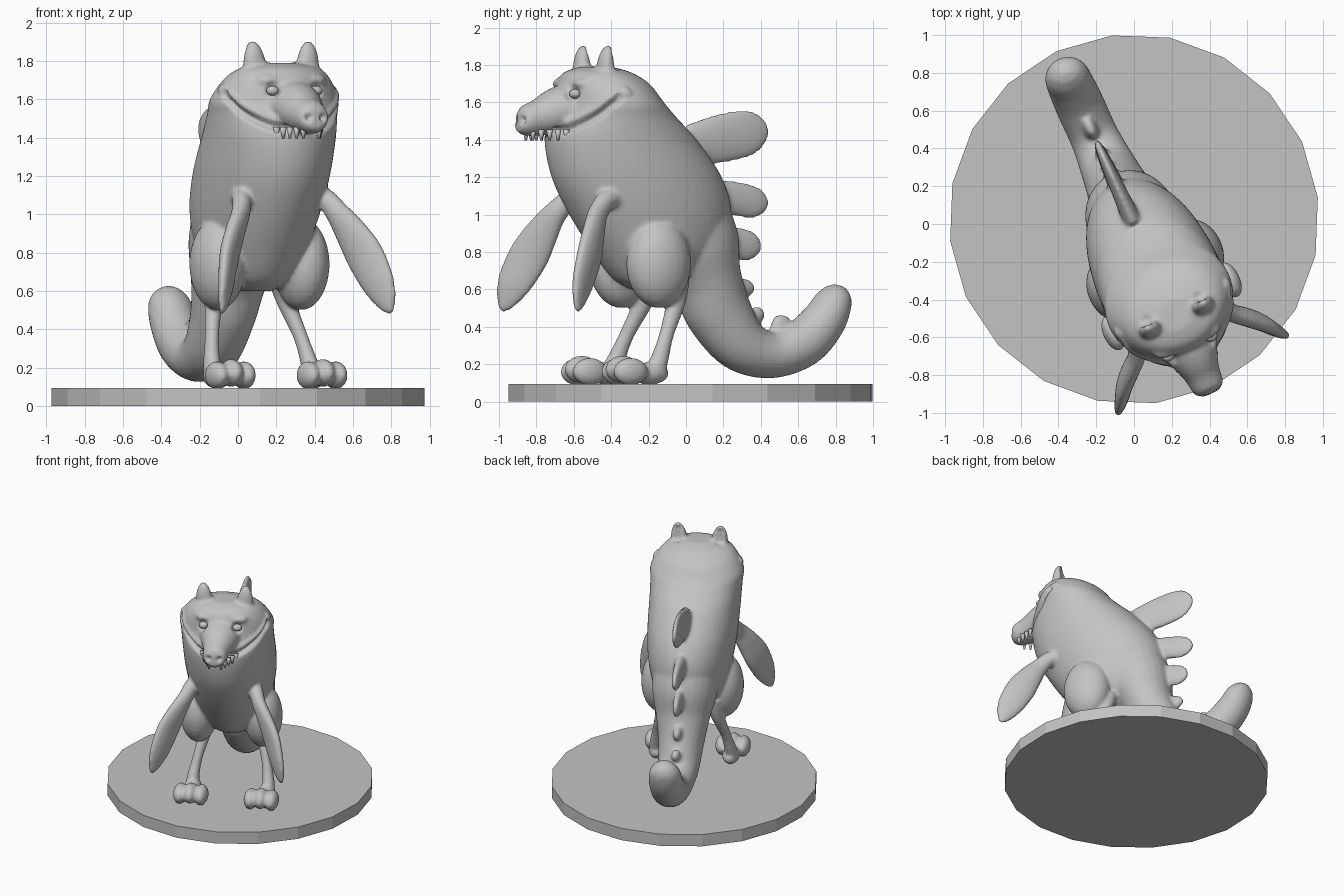
import bpy
import bmesh
import math
from mathutils import Vector, Matrix, kdtree
from mathutils.bvhtree import BVHTree

if "Cube" in bpy.data.objects:
    bpy.data.objects.remove(bpy.data.objects["Cube"])

TURN = math.radians(24.5)   # the creature faces diagonally on its stand
SIDE = Vector((1, 0, 0))

grey = bpy.data.materials.new("plain_grey")
grey.use_nodes = True
grey.diffuse_color = (0.55, 0.55, 0.55, 1)
grey.node_tree.nodes["Principled BSDF"].inputs["Base Color"].default_value = grey.diffuse_color


def finish(name, bm, smooth=True):
    mesh = bpy.data.meshes.new(name)
    bmesh.ops.recalc_face_normals(bm, faces=bm.faces)
    for f in bm.faces:
        f.smooth = smooth
    bm.to_mesh(mesh)
    bm.free()
    mesh.materials.append(grey)
    obj = bpy.data.objects.new(name, mesh)
    bpy.context.collection.objects.link(obj)
    return obj


def spline(rows, steps=6):
    """Catmull-Rom through rows of equal length."""
    rows = [Vector(r) for r in rows]
    out = []
    for i in range(len(rows) - 1):
        a, b, c, d = (rows[min(max(i + k, 0), len(rows) - 1)] for k in (-1, 0, 1, 2))
        for s in range(steps):
            t = s / steps
            out.append(0.5 * (2 * b + (c - a) * t + (2 * a - 5 * b + 4 * c - d) * t ** 2
                              + (3 * b - a - 3 * c + d) * t ** 3))
    return out + [rows[-1]]


def loft(bm, rows, side=SIDE, other=None, n=28):
    """Closed tube through (x, y, z, side radius, other radius) rows."""
    pts = spline(rows)
    rings = []
    for i, p in enumerate(pts):
        c = Vector(p[:3])
        ahead, behind = pts[min(i + 1, len(pts) - 1)], pts[max(i - 1, 0)]
        tangent = (Vector(ahead[:3]) - Vector(behind[:3])).normalized()
        up = other or side.cross(tangent).normalized()
        ru, rv = max(p[3], 0.004), max(p[4], 0.004)
        rings.append([bm.verts.new(c + side * ru * math.cos(math.tau * k / n)
                                   + up * rv * math.sin(math.tau * k / n)) for k in range(n)])
    for r, q in zip(rings, rings[1:]):
        for k in range(n):
            bm.faces.new((r[k], r[(k + 1) % n], q[(k + 1) % n], q[k]))
    bm.faces.new(rings[0])
    bm.faces.new(rings[-1])


def ball(bm, centre, radii):
    m = Matrix.Translation(centre) @ Matrix.Diagonal((*radii, 1))
    bmesh.ops.create_uvsphere(bm, u_segments=24, v_segments=16, radius=1, matrix=m)


def mirror_rows(rows, s):
    return [(s * r[0], *r[1:]) for r in rows]


body = bmesh.new()

# Torso and head, as level slices from belly to crown
torso = [(0.60, -0.22, 0.08, 0.10), (0.66, -0.20, 0.18, 0.22), (0.8, -0.17, 0.26, 0.36),
         (1.0, -0.21, 0.31, 0.455), (1.2, -0.29, 0.33, 0.477), (1.4, -0.385, 0.335, 0.42),
         (1.52, -0.43, 0.34, 0.34), (1.6, -0.455, 0.345, 0.285), (1.7, -0.49, 0.29, 0.24),
         (1.76, -0.52, 0.22, 0.17), (1.79, -0.53, 0.1, 0.08)]
loft(body, [(0, y, z, a, b) for z, y, a, b in torso], other=Vector((0, 1, 0)), n=48)

# Snout
loft(body, [(0, -0.5, 1.57, 0.22, 0.17), (0, -0.72, 1.56, 0.15, 0.135), (0, -0.86, 1.52, 0.10, 0.10),
            (0, -0.95, 1.5, 0.085, 0.08), (0, -0.985, 1.5, 0.05, 0.05)])

# Tail, sweeping down and curling up at the tip
tail = [(-0.05, 1.0, 0.25, 0.28), (0.05, 0.82, 0.24, 0.25), (0.12, 0.65, 0.20, 0.19),
        (0.19, 0.48, 0.17, 0.18), (0.32, 0.31, 0.15, 0.15), (0.5, 0.25, 0.13, 0.125),
        (0.68, 0.31, 0.13, 0.13), (0.80, 0.42, 0.125, 0.12), (0.865, 0.53, 0.115, 0.10),
        (0.89, 0.59, 0.08, 0.07), (0.9, 0.62, 0.03, 0.03)]
loft(body, [(0, y, z, a, b) for y, z, a, b in tail])

# Back fins: root, tip and half height, each a thin leaf
fins = [((0.02, 1.37), (0.48, 1.46), 0.13), ((0.16, 1.11), (0.48, 1.05), 0.09),
        ((0.16, 0.87), (0.44, 0.82), 0.085), ((0.24, 0.62), (0.4, 0.6), 0.05),
        ((0.36, 0.42), (0.45, 0.49), 0.045), ((0.54, 0.34), (0.58, 0.46), 0.06)]
for root, tip, h in fins:
    a, b = Vector((0, *root)), Vector((0, *tip))
    loft(body, [(*a.lerp(b, t), w, h * k) for t, w, k in
                ((0, 0.05, 0.85), (0.4, 0.04, 1), (0.75, 0.03, 0.95), (0.93, 0.02, 0.6), (1, 0.012, 0.2))])

arm = [(0.18, -0.42, 1.08, 0.07, 0.07), (0.235, -0.56, 1.085, 0.055, 0.055),
       (0.275, -0.64, 1.01, 0.048, 0.065), (0.33, -0.69, 0.91, 0.048, 0.09),
       (0.39, -0.745, 0.78, 0.045, 0.11), (0.44, -0.81, 0.63, 0.035, 0.095),
       (0.47, -0.845, 0.53, 0.022, 0.055), (0.485, -0.86, 0.48, 0.01, 0.015)]
leg = [(0.17, -0.13, 0.7, 0.07, 0.07), (0.205, -0.15, 0.55, 0.05, 0.055), (0.255, -0.23, 0.36, 0.038, 0.04),
       (0.28, -0.285, 0.22, 0.045, 0.05), (0.28, -0.32, 0.14, 0.05, 0.06)]
ear = [(0.14, -0.52, 1.68, 0.085, 0.07), (0.15, -0.54, 1.77, 0.066, 0.05), (0.155, -0.54, 1.84, 0.052, 0.038),
       (0.158, -0.53, 1.885, 0.032, 0.025), (0.16, -0.525, 1.905, 0.012, 0.012)]
for s in (-1, 1):
    # Paddle arm, thin leg, haunch and ear
    loft(body, mirror_rows(arm, s), side=Vector((0.8 * s, 0.6, 0)))
    loft(body, mirror_rows(leg, s))
    loft(body, mirror_rows(ear, s))
    ball(body, (s * 0.24, -0.27, 0.74), (0.14, 0.18, 0.24))
    # Heel and three toes
    ball(body, (s * 0.275, -0.34, 0.15), (0.065, 0.11, 0.06))
    for dx, lift in ((-0.078, 0), (0, 0.012), (0.078, 0)):
        ball(body, (s * 0.263 + dx, -0.48 - lift, 0.16 + lift), (0.052, 0.1, 0.074))
    # Brow
    ball(body, (s * 0.12, -0.66, 1.7), (0.08, 0.06, 0.035))

# Fuse the parts into one smooth skin
creature = finish("creature_body", body)
remesh = creature.modifiers.new("fuse", 'REMESH')
remesh.mode = 'VOXEL'
remesh.voxel_size = 0.012
soften = creature.modifiers.new("soften", 'SMOOTH')
soften.iterations = 7
fused = bpy.data.meshes.new_from_object(creature.evaluated_get(bpy.context.evaluated_depsgraph_get()))
creature.modifiers.clear()
creature.data = fused

# Press face details into the skin
skin = bmesh.new()
skin.from_mesh(fused)
skin.normal_update()
tree = BVHTree.FromBMesh(skin)
verts = list(skin.verts)
kd = kdtree.KDTree(len(verts))
for i, v in enumerate(verts):
    kd.insert(v.co, i)
kd.balance()


def on_skin(x, z, start=-2, heading=1):
    return tree.ray_cast(Vector((x, start, z)), Vector((0, heading, 0)))[0] or Vector((x, -0.5, z))


def press(points, width, depth):
    nearest = {}
    for p in points:
        for co, i, d in kd.find_range(p, width):
            nearest[i] = min(d, nearest.get(i, width))
    for i, d in nearest.items():
        verts[i].co -= verts[i].normal * depth * (1 - (d / width) ** 2)


smile = [(0.07, 1.445), (0.13, 1.455), (0.2, 1.485), (0.27, 1.535), (0.315, 1.6), (0.32, 1.63)]
eye_spots = []
for s in (-1, 1):
    line = spline([(s * x, z) for x, z in smile], 10)
    press([on_skin(x, z) for x, z in line], 0.026, 0.028)
    press([on_skin(x, z + 0.04) for x, z in line[10:]], 0.03, -0.012)
    press([on_skin(s * 0.045, 1.505)], 0.026, 0.028)
    eye_spots.append(on_skin(s * 0.125, 1.645))
    press([eye_spots[-1]], 0.05, 0.022)
    press([on_skin(s * 0.155, z, 0, -1) for z in (1.8, 1.83, 1.86)], 0.04, 0.02)
skin.to_mesh(fused)
skin.free()
for poly in fused.polygons:
    poly.use_smooth = True

# Eyes
eyes = bmesh.new()
for p in eye_spots:
    ball(eyes, p + Vector((0, 0.012, 0)), (0.034, 0.03, 0.026))
eyes = finish("eyes", eyes)

# Teeth along the lower edge of the snout
teeth = bmesh.new()
for s in (-1, 1):
    for k in range(5):
        place = Vector((s * (0.045 + 0.02 * k), -0.92 + 0.04 * k, 1.425))
        bmesh.ops.create_cone(teeth, cap_ends=True, segments=10, radius1=0.006, radius2=0.018,
                              depth=0.06, matrix=Matrix.Translation(place))
teeth = finish("teeth", teeth)

for obj in (creature, eyes, teeth):
    obj.rotation_euler.z = TURN

# Twenty-sided stand
stand = bmesh.new()
bmesh.ops.create_cone(stand, cap_ends=True, segments=20, radius1=0.98, radius2=0.98, depth=0.095,
                      matrix=Matrix.Translation((0, 0.025, 0.0475)) @ Matrix.Rotation(math.radians(6.8), 4, 'Z'))
finish("stand", stand, smooth=False)
